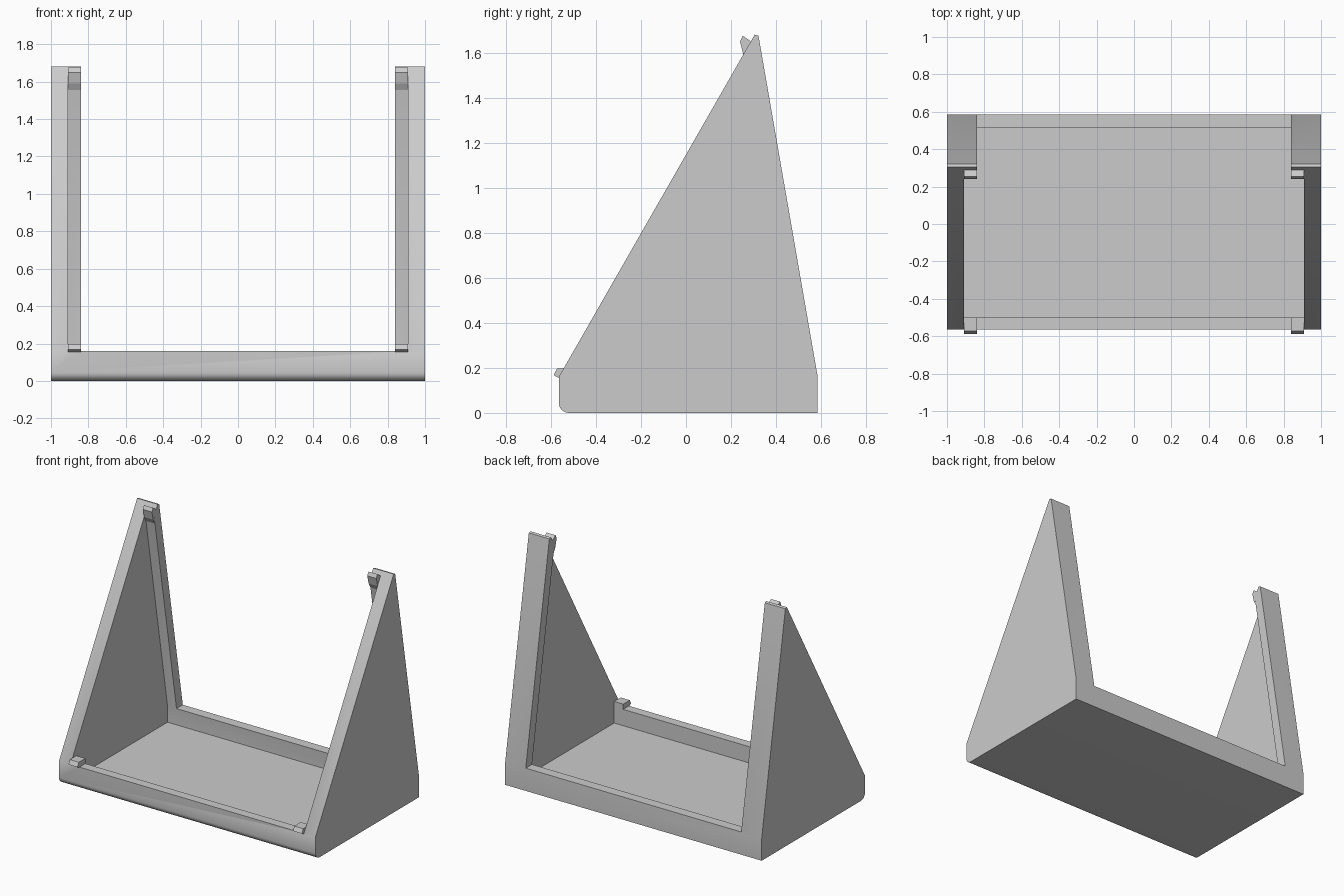
import bpy
import bmesh
import math

cube = bpy.data.objects.get("Cube")
if cube:
    bpy.data.objects.remove(cube, do_unlink=True)

grey = bpy.data.materials.new("plain grey")
grey.use_nodes = True
colour = (0.6, 0.6, 0.6, 1)
grey.diffuse_color = colour
grey.node_tree.nodes["Principled BSDF"].inputs["Base Color"].default_value = colour


def extrude(name, profile, x0, x1):
    """Sweep a (y, z) profile along x into a closed solid."""
    bm = bmesh.new()
    face = bm.faces.new([bm.verts.new((x0, y, z)) for y, z in profile])
    swept = bmesh.ops.extrude_face_region(bm, geom=[face])["geom"]
    moved = [v for v in swept if isinstance(v, bmesh.types.BMVert)]
    bmesh.ops.translate(bm, verts=moved, vec=(x1 - x0, 0, 0))
    bmesh.ops.recalc_face_normals(bm, faces=bm.faces)
    mesh = bpy.data.meshes.new(name)
    bm.to_mesh(mesh)
    bm.free()
    mesh.materials.append(grey)
    obj = bpy.data.objects.new(name, mesh)
    bpy.context.collection.objects.link(obj)
    return obj


def activate(obj):
    bpy.ops.object.select_all(action='DESELECT')
    obj.select_set(True)
    bpy.context.view_layer.objects.active = obj


def carve(obj, cutter):
    cutter.hide_render = True
    mod = obj.modifiers.new("carve", 'BOOLEAN')
    mod.operation = 'DIFFERENCE'
    mod.solver = 'EXACT'
    mod.object = cutter
    activate(obj)
    bpy.ops.object.modifier_apply(modifier=mod.name)
    bpy.data.objects.remove(cutter, do_unlink=True)


FRONT, BACK, LIP = -0.565, 0.585, 0.16
INNER, WALL = 0.84, 0.91

# Whole stand: triangular side outline with a rounded front bottom edge
r = 0.045
corner = [(FRONT + r - r * math.sin(a), r - r * math.cos(a))
          for a in (i * math.pi / 16 for i in range(9))]
outline = corner + [(FRONT, LIP), (0.305, 1.68), (0.322, 1.675),
                    (BACK, LIP), (BACK, 0)]
body = extrude("stand_body", outline, -1, 1)

# Open space between the two uprights
carve(body, extrude("gap_cutter",
                    [(-0.8, LIP), (0.8, LIP), (0.8, 1.8), (-0.8, 1.8)],
                    -INNER, INNER))

# Tray hollow and side recesses, leaving lips and rear flanges
carve(body, extrude("recess_cutter",
                    [(-0.5, 0.045), (0.515, 0.045), (0.515, LIP),
                     (0.245, 1.73), (-0.7, 1.73), (-0.7, LIP), (-0.5, LIP)],
                    -WALL, WALL))

activate(body)
bpy.ops.object.shade_smooth_by_angle(angle=math.radians(30))

# Small retaining hooks at the top and front of each side
top_hook = [(0.275, 1.555), (0.255, 1.59), (0.24, 1.65),
            (0.253, 1.675), (0.288, 1.65), (0.265, 1.61)]
front_hook = [(FRONT, LIP - 0.005), (-0.588, 0.168), (-0.573, 0.197),
              (-0.5, 0.197), (-0.5, LIP), (-0.55, LIP)]
for side, x0, x1 in (("left", INNER, WALL), ("right", -WALL, -INNER)):
    extrude(side + "_top_hook", top_hook, x0, x1)
    extrude(side + "_front_hook", front_hook, x0, x1)
